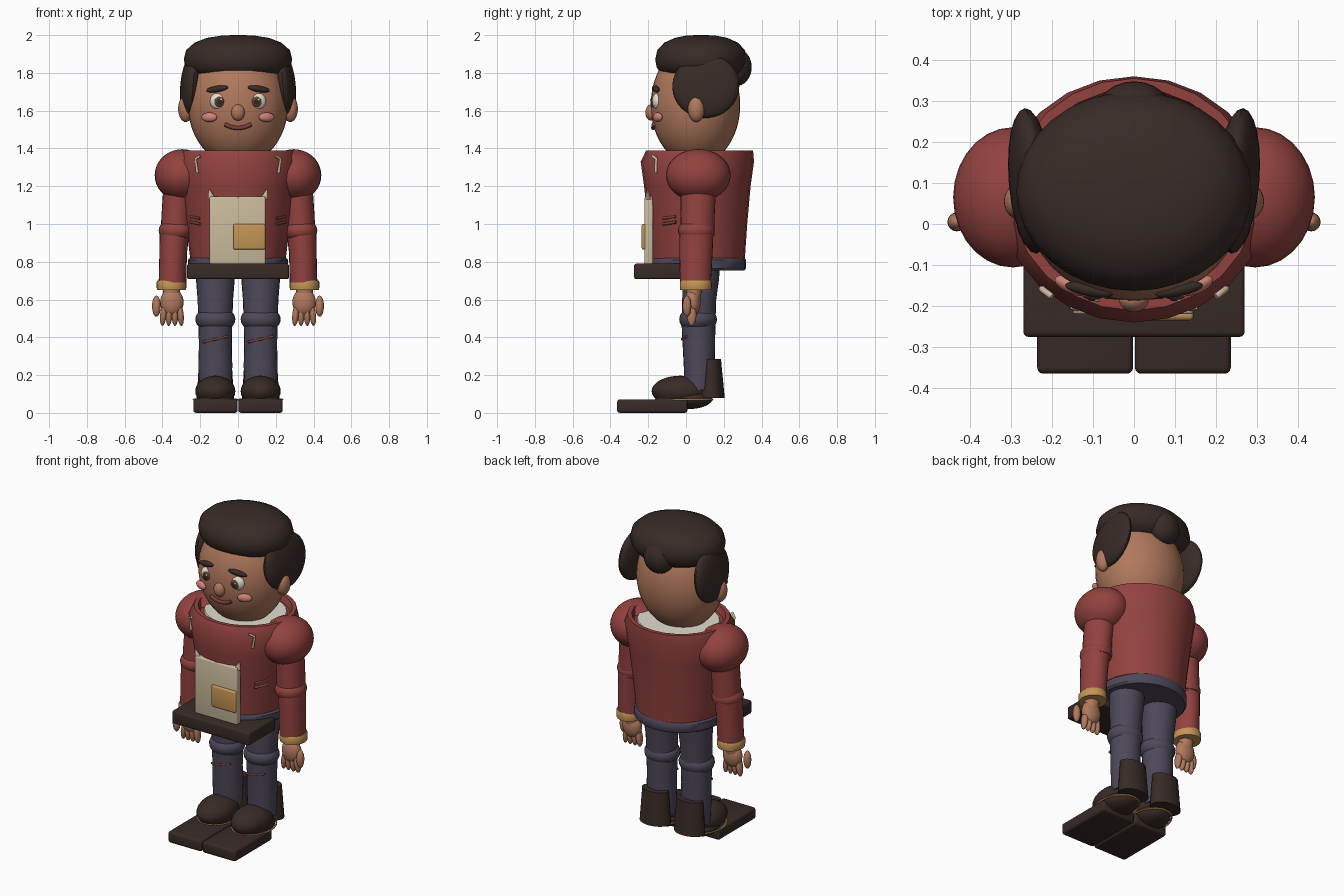
import bpy, bmesh, math
from mathutils import Matrix, Vector, Euler

if "Cube" in bpy.data.objects:
    bpy.data.objects.remove(bpy.data.objects["Cube"])


def mat(name, r, g, b):
    m = bpy.data.materials.new(name)
    m.diffuse_color = (r, g, b, 1)
    m.use_nodes = True
    m.node_tree.nodes["Principled BSDF"].inputs["Base Color"].default_value = m.diffuse_color
    return m


SKIN = mat("skin", 0.44, 0.19, 0.11)
RED = mat("red_cloth", 0.29, 0.055, 0.05)
DARK = mat("dark_brown", 0.04, 0.024, 0.02)
NAVY = mat("navy_cloth", 0.075, 0.065, 0.10)
BEIGE = mat("beige", 0.60, 0.50, 0.34)
GOLD = mat("gold", 0.55, 0.30, 0.09)
WHITE = mat("white", 0.75, 0.72, 0.62)
BROWN = mat("iris_brown", 0.12, 0.06, 0.03)
PINK = mat("pink", 0.62, 0.22, 0.18)
LIP = mat("lip", 0.20, 0.05, 0.04)


def finish(name, bm, m, angle=40):
    bmesh.ops.recalc_face_normals(bm, faces=bm.faces)
    me = bpy.data.meshes.new(name)
    bm.to_mesh(me)
    bm.free()
    ob = bpy.data.objects.new(name, me)
    bpy.context.collection.objects.link(ob)
    me.materials.append(m)
    bpy.ops.object.select_all(action='DESELECT')
    bpy.context.view_layer.objects.active = ob
    ob.select_set(True)
    bpy.ops.object.shade_smooth_by_angle(angle=math.radians(angle))
    return ob


def ball(name, c, r, m, rot=(0, 0, 0), seg=24):
    bm = bmesh.new()
    M = Matrix.Translation(c) @ Euler(rot).to_matrix().to_4x4() @ Matrix.Diagonal((*r, 1))
    bmesh.ops.create_uvsphere(bm, u_segments=seg, v_segments=seg * 2 // 3, radius=1, matrix=M)
    return finish(name, bm, m)


def box(name, lo, hi, m, bevel=0.012):
    bm = bmesh.new()
    lo, hi = Vector(lo), Vector(hi)
    bmesh.ops.create_cube(bm, size=1, matrix=Matrix.Translation((lo + hi) / 2) @ Matrix.Diagonal((*(hi - lo), 1)))
    bmesh.ops.bevel(bm, geom=bm.edges[:], offset=bevel, segments=3, profile=0.5, affect='EDGES')
    return finish(name, bm, m)


def loft(name, rings, m, n=24):
    """Stack of elliptical rings (z, cx, cy, rx, ry), capped at both ends."""
    bm = bmesh.new()
    prev = None
    for i, (z, cx, cy, rx, ry) in enumerate(rings):
        vs = [bm.verts.new((cx + rx * math.cos(2 * math.pi * k / n),
                            cy + ry * math.sin(2 * math.pi * k / n), z)) for k in range(n)]
        if prev:
            for k in range(n):
                bm.faces.new((prev[k], prev[(k + 1) % n], vs[(k + 1) % n], vs[k]))
        if i in (0, len(rings) - 1):
            bm.faces.new(vs)
        prev = vs
    return finish(name, bm, m)


def tube(name, pts, r, m, closed=False):
    cu = bpy.data.curves.new(name, 'CURVE')
    cu.dimensions = '3D'
    cu.bevel_depth, cu.bevel_resolution, cu.use_fill_caps = r, 2, True
    sp = cu.splines.new('POLY')
    sp.points.add(len(pts) - 1)
    for p, q in zip(sp.points, pts):
        p.co = (*q, 1)
    sp.use_cyclic_u = closed
    cu.materials.append(m)
    ob = bpy.data.objects.new(name, cu)
    bpy.context.collection.objects.link(ob)


# Torso with an inset neck opening, shirt inside it, and belt
loft("torso", [(0.79, 0, .065, .25, .245), (1.0, 0, .062, .275, .262), (1.2, 0, .06, .305, .282),
               (1.33, 0, .06, .325, .300), (1.39, 0, .072, .30, .283),
               (1.39, 0, .072, .275, .258), (1.355, 0, .072, .26, .245)], RED)
loft("shirt_neck", [(1.34, 0, .075, .25, .235), (1.365, 0, .075, .24, .225)], WHITE)
loft("belt", [(0.755, 0, .065, .255, .245), (0.765, 0, .065, .265, .252),
              (0.81, 0, .065, .265, .252), (0.82, 0, .065, .255, .245)], NAVY)

# Front plate, apron panel and pocket
box("waist_plate", (-.27, -.275, .708), (.27, -.01, .79), DARK)
box("apron_panel", (-.15, -.22, .785), (.145, -.175, 1.145), BEIGE, 0.008)
box("apron_pocket", (-.025, -.235, .865), (.145, -.21, 1.0), GOLD, 0.01)

# Head and its features
ball("head", (0, .05, 1.63), (.265, .237, .32), SKIN, seg=36)
ball("chin", (0, -.088, 1.455), (.11, .045, .035), SKIN)
ball("nose", (0, -.185, 1.59), (.036, .03, .043), SKIN)
tube("mouth", [(x / 100, -.174 + .6 * (x / 100) ** 2, 1.508 + 4 * (x / 100) ** 2)
               for x in range(-7, 8, 2)], .011, LIP)

# Hair crown and back tuft
loft("hair_crown", [(1.77, 0, .09, .19, .16), (1.80, 0, .08, .255, .215), (1.83, 0, .08, .278, .235),
                    (1.87, 0, .08, .287, .243), (1.92, 0, .08, .275, .232), (1.96, 0, .08, .23, .195),
                    (1.985, 0, .08, .165, .14), (1.997, 0, .08, .09, .08), (2.0, 0, .08, .03, .03)], DARK, 32)
ball("hair_back_tuft", (0, .265, 1.83), (.095, .083, .10), DARK)

for s, side in ((-1, "left"), (1, "right")):
    # Face pairs
    ball(f"eye_{side}", (s * .103, -.15, 1.65), (.046, .03, .045), WHITE)
    ball(f"iris_{side}", (s * .1, -.172, 1.647), (.027, .013, .028), BROWN)
    ball(f"pupil_{side}", (s * .1, -.181, 1.647), (.015, .007, .016), DARK)
    ball(f"eye_glint_{side}", (s * .1 + .01, -.187, 1.658), (.006, .003, .006), WHITE, seg=12)
    ball(f"brow_{side}", (s * .11, -.16, 1.715), (.06, .016, .017), DARK, (0, s * .15, s * .2))
    ball(f"cheek_{side}", (s * .152, -.15, 1.565), (.044, .02, .025), PINK, (0, 0, s * .4))
    ball(f"ear_{side}", (s * .277, .055, 1.61), (.04, .045, .07), SKIN)
    ball(f"hair_side_{side}", (s * .252, .105, 1.73), (.052, .178, .17), DARK, (0, s * -.08, s * -.08))
    tube(f"hair_trim_{side}", [(s * .045, .300, 1.905), (s * .12, .285, 1.90)], .005, GOLD)

    # Apron straps: corner tips and slivers on the chest
    loft(f"strap_tip_{side}", [(1.13, s * .135, -.2, .022, .014), (1.155, s * .145, -.202, .014, .01),
                               (1.182, s * .152, -.205, .003, .003)], BEIGE, 10)
    tube(f"chest_strap_{side}", [(s * .20, -.177, 1.36), (s * .225, -.158, 1.345),
                                 (s * .215, -.160, 1.27)], .008, BEIGE)
    for z in (1.0, 1.03):
        tube(f"side_stitch_{side}", [(s * .2, -.122, z), (s * .25, -.052, z + .01)], .008, LIP)

    # Arm: shoulder, sleeve, elbow, cuff
    ball(f"shoulder_{side}", (s * .295, .065, 1.258), (.146, .171, .138), RED, seg=28)
    loft(f"upper_sleeve_{side}", [(.94, s * .33, .06, .08, .09), (1.05, s * .325, .062, .08, .09),
                                  (1.2, s * .31, .065, .085, .095)], RED)
    ball(f"elbow_{side}", (s * .33, .055, .965), (.09, .098, .065), RED)
    loft(f"lower_sleeve_{side}", [(.69, s * .347, .05, .073, .082), (.85, s * .343, .053, .073, .088),
                                  (.97, s * .335, .056, .08, .09)], RED)
    loft(f"cuff_{side}", [(.65, s * .352, .052, .076, .083), (.665, s * .352, .052, .079, .085),
                          (.69, s * .352, .052, .079, .085), (.70, s * .352, .052, .074, .081)], GOLD)

    # Hand
    loft(f"wrist_{side}", [(.6, s * .352, .04, .045, .035), (.68, s * .35, .045, .045, .045)], SKIN, 16)
    ball(f"palm_{side}", (s * .35, .035, .585), (.062, .042, .075), SKIN)
    for i in range(4):
        ball(f"finger_{side}_{i}", (s * (.305 + .03 * i), .03, .52), (.018, .025, .06), SKIN,
             (0, s * (.1 - .07 * i), 0), 14)
    ball(f"thumb_{side}", (s * .432, .005, .565), (.023, .023, .056), SKIN, (0, 0, 0), 16)

    # Trouser leg with knee and shin stripes
    x = s * .12
    loft(f"leg_{side}", [(.12, x, .07, .085, .08), (.25, x, .07, .09, .082), (.36, x, .068, .087, .086),
                         (.48, x, .066, .09, .09), (.60, x, .07, .094, .09),
                         (.70, x, .078, .102, .096), (.80, x, .082, .106, .1)], NAVY)
    ball(f"knee_{side}", (x, .064, .495), (.106, .1, .07), NAVY)
    tube(f"shin_stripe_{side}", [(x - .065, .004, .375), (x, -.020, .39), (x + .065, .004, .405)], .007, LIP)

    # Boot: shaft behind the ankle, toe, underside, sole and gold welt
    loft(f"boot_shaft_{side}", [(.08, x, .135, .098, .07), (.285, x, .133, .086, .052)], DARK)
    ball(f"boot_toe_{side}", (x, -.03, .115), (.106, .152, .082), DARK)
    ball(f"boot_base_{side}", (x, .01, .075), (.1, .13, .055), DARK)
    box(f"boot_sole_{side}", (min(s * .002, s * .236), -.365, 0), (max(s * .002, s * .236), .008, .072), DARK, .015)
    tube(f"boot_welt_{side}", [(x + .115 * math.cos(a * math.pi / 12), -.01 + .15 * math.sin(a * math.pi / 12), .07)
                               for a in range(24)], .005, GOLD, True)
